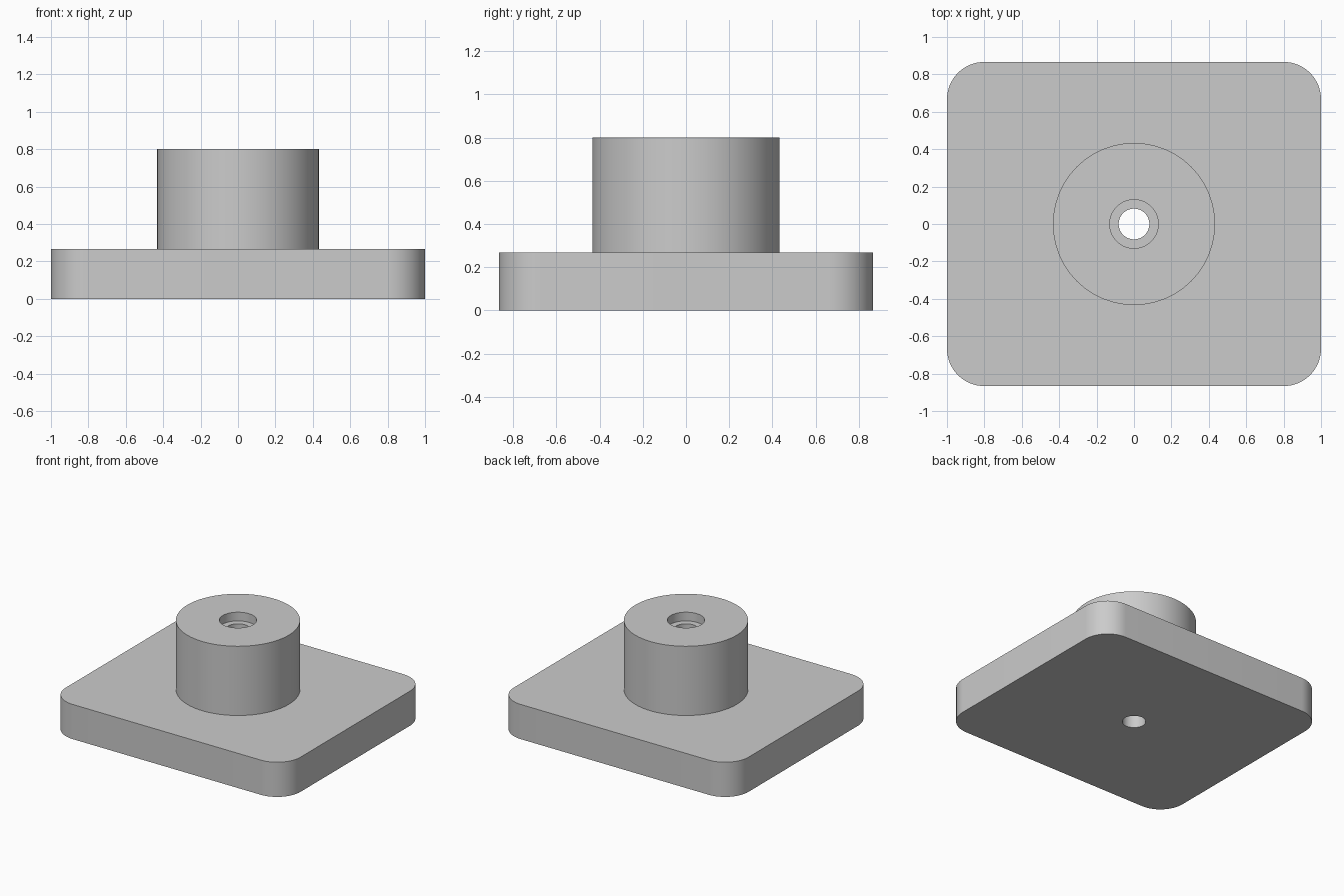
import bpy, bmesh

# Remove the default cube
cube = bpy.data.objects.get("Cube")
if cube:
    bpy.data.objects.remove(cube, do_unlink=True)

WIDTH, DEPTH, PLATE_H = 2.0, 1.733, 0.267
CORNER = 0.2
BOSS_R, TOP = 0.433, 0.80
HOLE_R, RECESS_R, RECESS_DEPTH = 0.082, 0.13, 0.067

grey = bpy.data.materials.new("plain_grey")
grey.use_nodes = True
colour = (0.6, 0.6, 0.6, 1)
grey.diffuse_color = colour
grey.node_tree.nodes["Principled BSDF"].inputs["Base Color"].default_value = colour


def add_object(name, bm):
    mesh = bpy.data.meshes.new(name)
    bm.to_mesh(mesh)
    bm.free()
    mesh.materials.append(grey)
    obj = bpy.data.objects.new(name, mesh)
    bpy.context.collection.objects.link(obj)
    return obj


def cylinder(name, radius, z0, z1, sides=96):
    bm = bmesh.new()
    bmesh.ops.create_cone(bm, cap_ends=True, segments=sides,
                          radius1=radius, radius2=radius, depth=z1 - z0)
    bmesh.ops.translate(bm, verts=bm.verts, vec=(0, 0, (z0 + z1) / 2))
    return add_object(name, bm)


def combine(target, tool, operation):
    mod = target.modifiers.new(operation.title(), 'BOOLEAN')
    mod.operation = operation
    mod.solver = 'EXACT'
    mod.object = tool
    tool.hide_render = True
    bpy.context.view_layer.objects.active = target
    bpy.ops.object.modifier_apply(modifier=mod.name)
    bpy.data.objects.remove(tool, do_unlink=True)


# Base plate with rounded vertical corners
bm = bmesh.new()
bmesh.ops.create_cube(bm, size=1)
bmesh.ops.scale(bm, verts=bm.verts, vec=(WIDTH, DEPTH, PLATE_H))
bmesh.ops.translate(bm, verts=bm.verts, vec=(0, 0, PLATE_H / 2))
uprights = [e for e in bm.edges
            if abs(e.verts[0].co.z - e.verts[1].co.z) > PLATE_H / 2]
bmesh.ops.bevel(bm, geom=uprights, offset=CORNER, segments=16,
                profile=0.5, affect='EDGES')
flange = add_object("plate_with_boss", bm)

# Round boss, then the through hole and the shallow recess in its top
combine(flange, cylinder("boss", BOSS_R, PLATE_H / 2, TOP), 'UNION')
combine(flange, cylinder("hole_cutter", HOLE_R, -0.1, TOP + 0.1, 64), 'DIFFERENCE')
combine(flange, cylinder("recess_cutter", RECESS_R, TOP - RECESS_DEPTH,
                         TOP + 0.1, 64), 'DIFFERENCE')

# Smooth round walls with sharp rims
bpy.ops.object.select_all(action='DESELECT')
flange.select_set(True)
bpy.context.view_layer.objects.active = flange
bpy.ops.object.shade_smooth_by_angle(angle=0.5)
